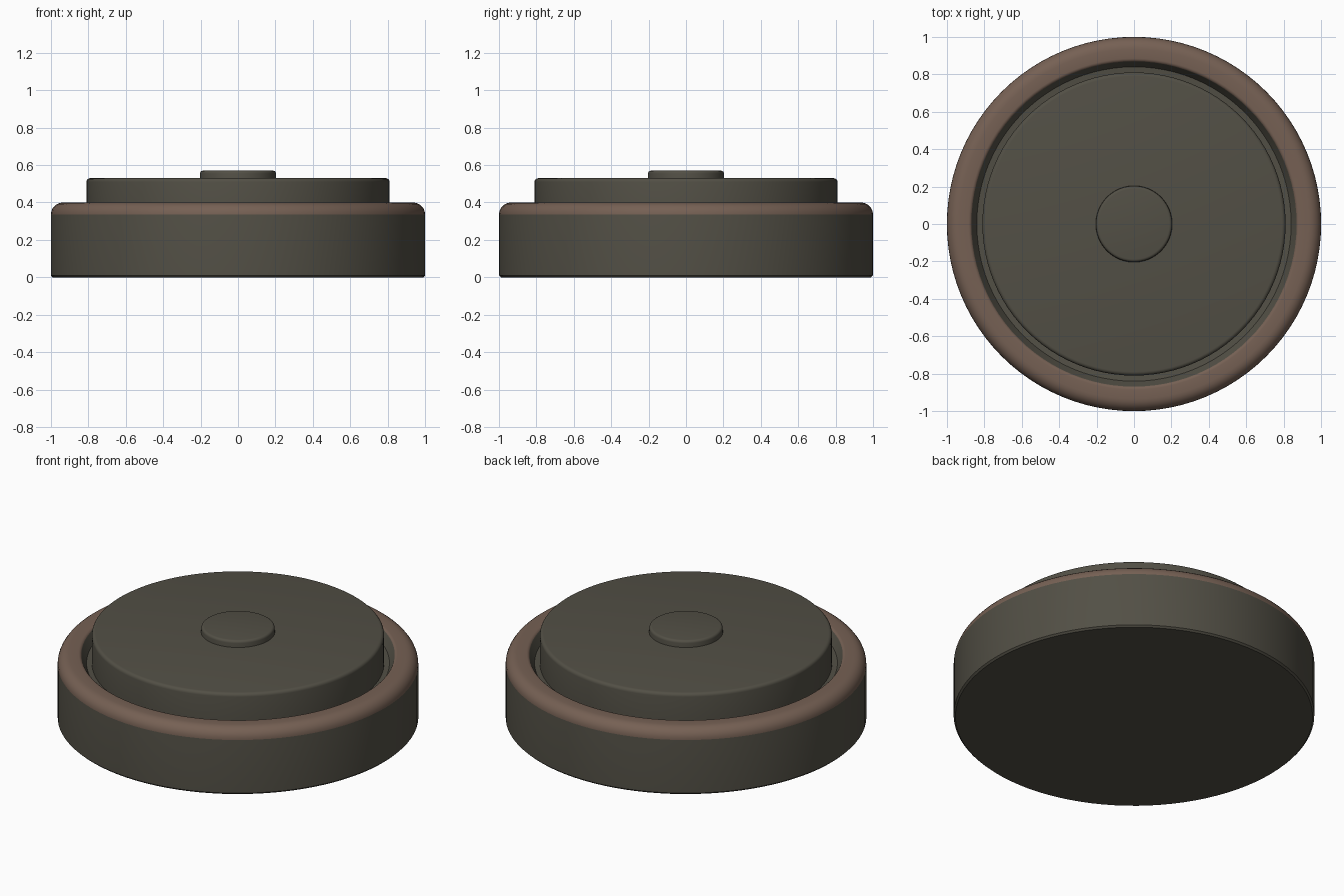
import bpy, bmesh, math

if "Cube" in bpy.data.objects:
    bpy.data.objects.remove(bpy.data.objects["Cube"])

SIDES = 96


def material(name, rgb):
    m = bpy.data.materials.new(name)
    m.diffuse_color = (*rgb, 1)
    m.use_nodes = True
    m.node_tree.nodes["Principled BSDF"].inputs["Base Color"].default_value = m.diffuse_color
    return m


olive = material("dark olive grey", (0.085, 0.079, 0.060))
brown = material("worn brown", (0.180, 0.118, 0.088))


def lathe(name, profile, mats, rule=None):
    """Spin an (r, z) profile that starts and ends on the axis."""
    bm = bmesh.new()
    rings = []
    for r, z in profile:
        if r == 0:
            rings.append([bm.verts.new((0, 0, z))] * SIDES)
        else:
            rings.append([bm.verts.new((r * math.cos(2 * math.pi * i / SIDES),
                                        r * math.sin(2 * math.pi * i / SIDES), z))
                          for i in range(SIDES)])
    for a, b in zip(rings, rings[1:]):
        for i in range(SIDES):
            j = (i + 1) % SIDES
            f = bm.faces.new(dict.fromkeys((a[i], a[j], b[j], b[i])))
            if rule:
                c = f.calc_center_median()
                f.material_index = rule(math.hypot(c.x, c.y), c.z)
    bmesh.ops.recalc_face_normals(bm, faces=bm.faces[:])
    me = bpy.data.meshes.new(name)
    bm.to_mesh(me)
    bm.free()
    for m in mats:
        me.materials.append(m)
    ob = bpy.data.objects.new(name, me)
    bpy.context.collection.objects.link(ob)
    bpy.ops.object.select_all(action='DESELECT')
    ob.select_set(True)
    bpy.context.view_layer.objects.active = ob
    bpy.ops.object.shade_smooth_by_angle(angle=math.radians(35))
    return ob


def arc(cr, cz, rad, start, end, n=6):
    return [(cr + rad * math.cos(math.radians(start + (end - start) * i / n)),
             cz + rad * math.sin(math.radians(start + (end - start) * i / n)))
            for i in range(n + 1)]


# Base drum with a rounded brown rim and a groove inside it
base = [(0, 0), (0.99, 0), (1.0, 0.01)] + arc(0.935, 0.335, 0.065, 0, 90)
base += arc(0.885, 0.38, 0.02, 90, 160, 4) + [(0.84, 0.34), (0.79, 0.335), (0, 0.335)]
lathe("base_drum", base, [olive, brown],
      lambda r, z: 1 if z > 0.335 and r > 0.868 else 0)

# Raised pressure plate
lathe("pressure_plate",
      [(0, 0.33), (0.81, 0.33)] + arc(0.79, 0.51, 0.02, 0, 90, 4) + [(0, 0.53)], [olive])

# Centre button
lathe("centre_button",
      [(0, 0.52), (0.205, 0.52), (0.203, 0.555)] + arc(0.188, 0.555, 0.015, 20, 90, 3)
      + [(0, 0.57)], [olive])
